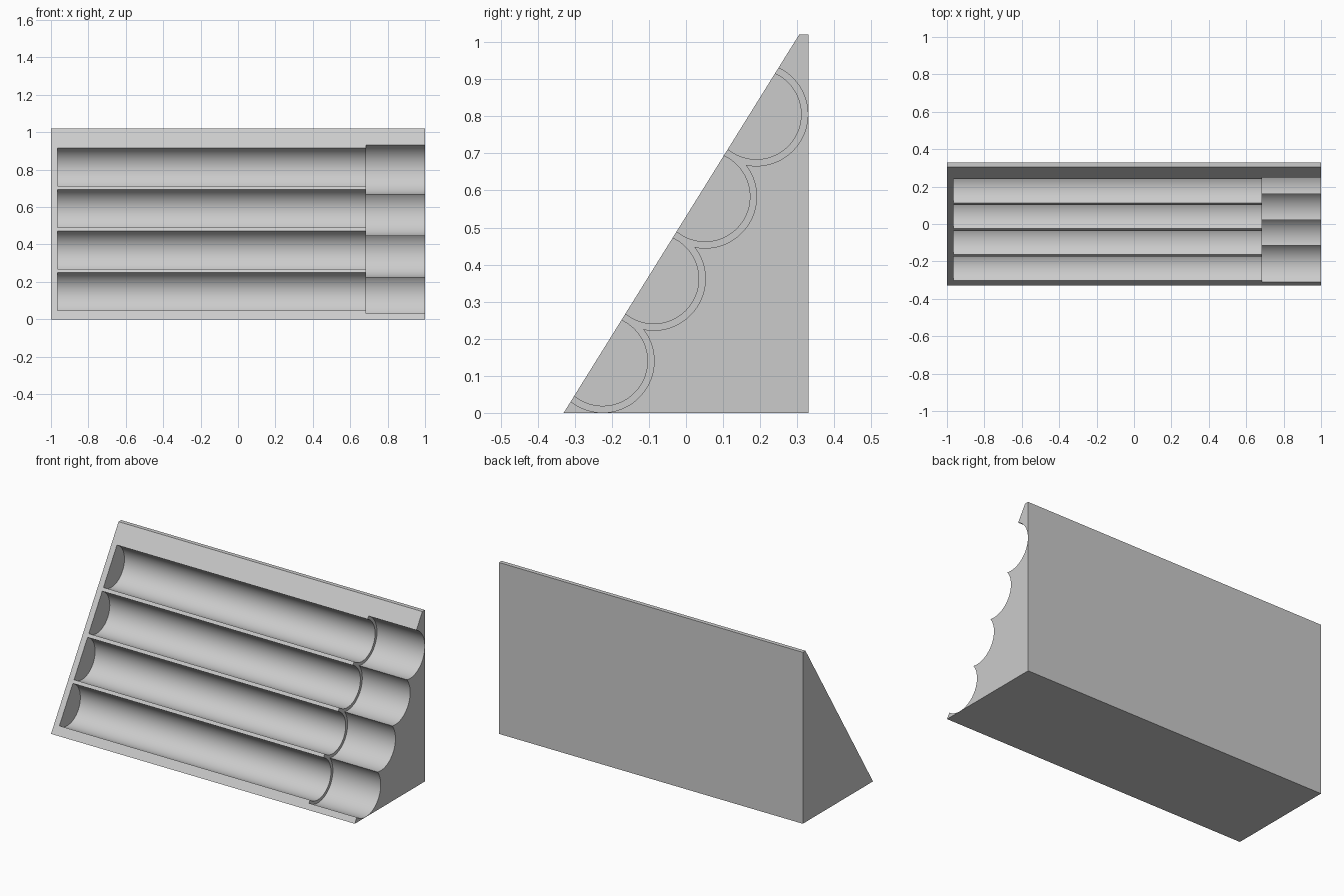
import bpy
import math

cube = bpy.data.objects.get("Cube")
if cube:
    bpy.data.objects.remove(cube, do_unlink=True)

grey = bpy.data.materials.new("light_grey")
grey.use_nodes = True
colour = (0.6, 0.6, 0.6, 1)
grey.diffuse_color = colour
grey.node_tree.nodes["Principled BSDF"].inputs["Base Color"].default_value = colour


def extrude_profile(name, profile, x0, x1):
    """Solid made by sweeping a (y, z) outline along x."""
    n = len(profile)
    verts = [(x, y, z) for x in (x0, x1) for y, z in profile]
    faces = [tuple(reversed(range(n))), tuple(range(n, 2 * n))]
    faces += [(i, (i + 1) % n, n + (i + 1) % n, n + i) for i in range(n)]
    mesh = bpy.data.meshes.new(name)
    mesh.from_pydata(verts, [], faces)
    mesh.materials.append(grey)
    obj = bpy.data.objects.new(name, mesh)
    bpy.context.collection.objects.link(obj)
    return obj


def circle(cy, cz, r, sides=96):
    angles = [2 * math.pi * (i + 0.5) / sides for i in range(sides)]
    return [(cy + r * math.cos(a), cz + r * math.sin(a)) for a in angles]


# Wedge block: upright back, sloping front, narrow flat top
body = extrude_profile("wedge_block", [(-0.33, 0), (0.33, 0), (0.33, 1.02), (0.305, 1.02)], -1, 1)
bpy.context.view_layer.objects.active = body
body.select_set(True)

# Four stepped round channels, open at the left end
for i in range(4):
    cy, cz = -0.225 + 0.1382 * i, 0.14 + 0.2217 * i
    for radius, start in ((0.121, -0.965), (0.139, 0.685)):
        cutter = extrude_profile("channel_cutter", circle(cy, cz, radius), start, 1.1)
        cutter.hide_render = True
        cut = body.modifiers.new("channel", 'BOOLEAN')
        cut.operation = 'DIFFERENCE'
        cut.solver = 'EXACT'
        cut.object = cutter
        bpy.ops.object.modifier_apply(modifier=cut.name)
        bpy.data.objects.remove(cutter, do_unlink=True)

# Smooth channels, crisp edges
bpy.ops.object.shade_smooth_by_angle(angle=math.radians(30))
